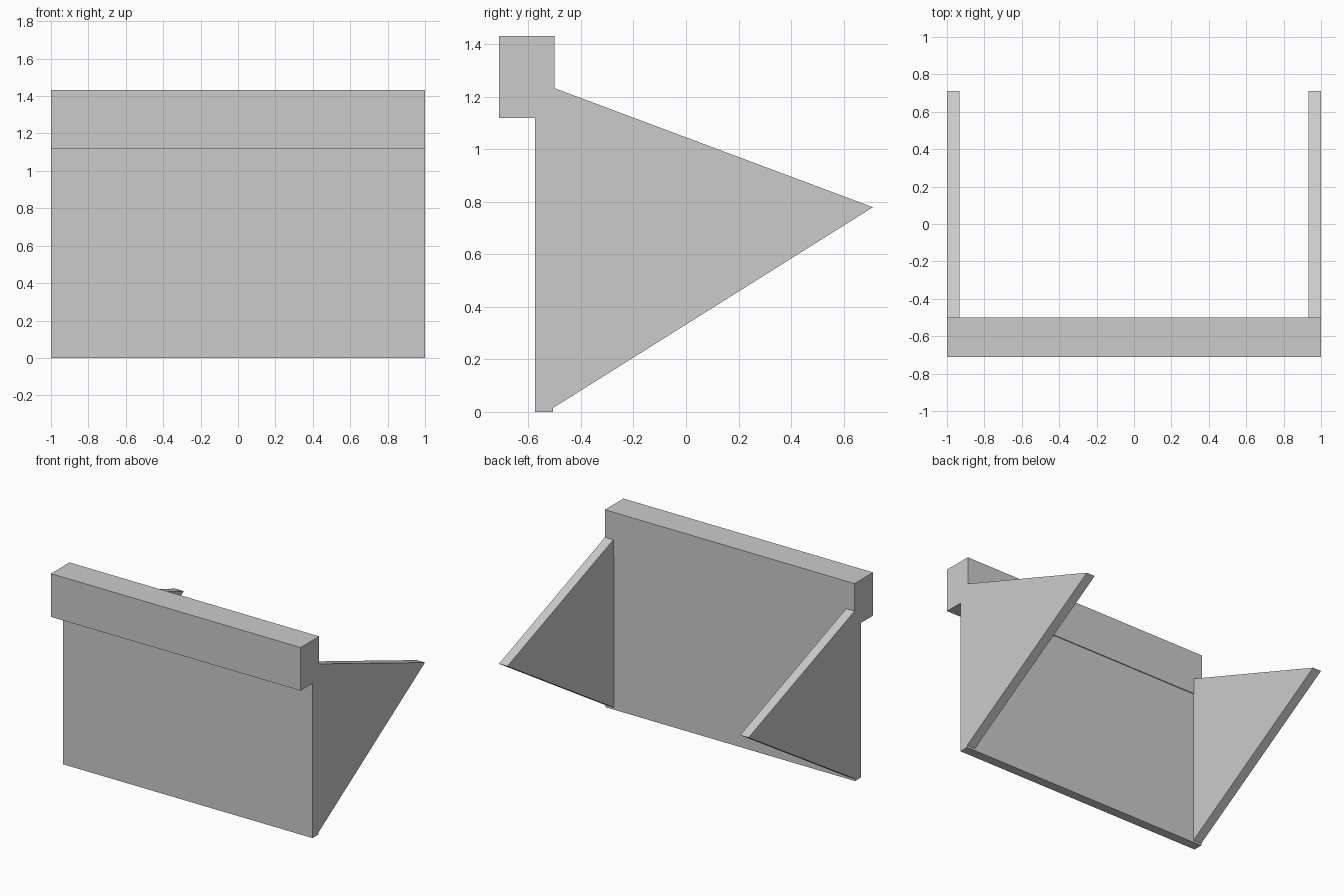
import bpy
import bmesh

if "Cube" in bpy.data.objects:
    bpy.data.objects.remove(bpy.data.objects["Cube"], do_unlink=True)

# Single flat grey
grey = bpy.data.materials.new("light_grey")
grey.use_nodes = True
colour = (0.6, 0.6, 0.6, 1)
grey.diffuse_color = colour
grey.node_tree.nodes["Principled BSDF"].inputs["Base Color"].default_value = colour


def extrude_profile(name, profile, x0, x1):
    """Extrude a (y, z) outline along x."""
    bm = bmesh.new()
    face = bm.faces.new([bm.verts.new((x0, y, z)) for y, z in profile])
    result = bmesh.ops.extrude_face_region(bm, geom=[face])
    moved = [v for v in result["geom"] if isinstance(v, bmesh.types.BMVert)]
    bmesh.ops.translate(bm, verts=moved, vec=(x1 - x0, 0, 0))
    bmesh.ops.recalc_face_normals(bm, faces=bm.faces)
    mesh = bpy.data.meshes.new(name)
    bm.to_mesh(mesh)
    bm.free()
    mesh.materials.append(grey)
    obj = bpy.data.objects.new(name, mesh)
    bpy.context.collection.objects.link(obj)
    return obj


FRONT, PANEL_BACK, BAR_BACK = -0.575, -0.507, -0.5

# Front panel with the thick top rail in one outline
extrude_profile("panel_with_top_rail", [
    (FRONT, 0), (PANEL_BACK, 0), (PANEL_BACK, 1.12), (BAR_BACK, 1.12),
    (BAR_BACK, 1.433), (-0.712, 1.433), (-0.712, 1.12), (FRONT, 1.12),
], -1, 1)

# Triangular side wings
wing = [(PANEL_BACK, 0.015), (0.712, 0.78), (BAR_BACK, 1.233),
        (BAR_BACK, 1.12), (PANEL_BACK, 1.12)]
for name, x0, x1 in (("right_wing", -1, -0.933), ("left_wing", 0.933, 1)):
    extrude_profile(name, wing, x0, x1)
